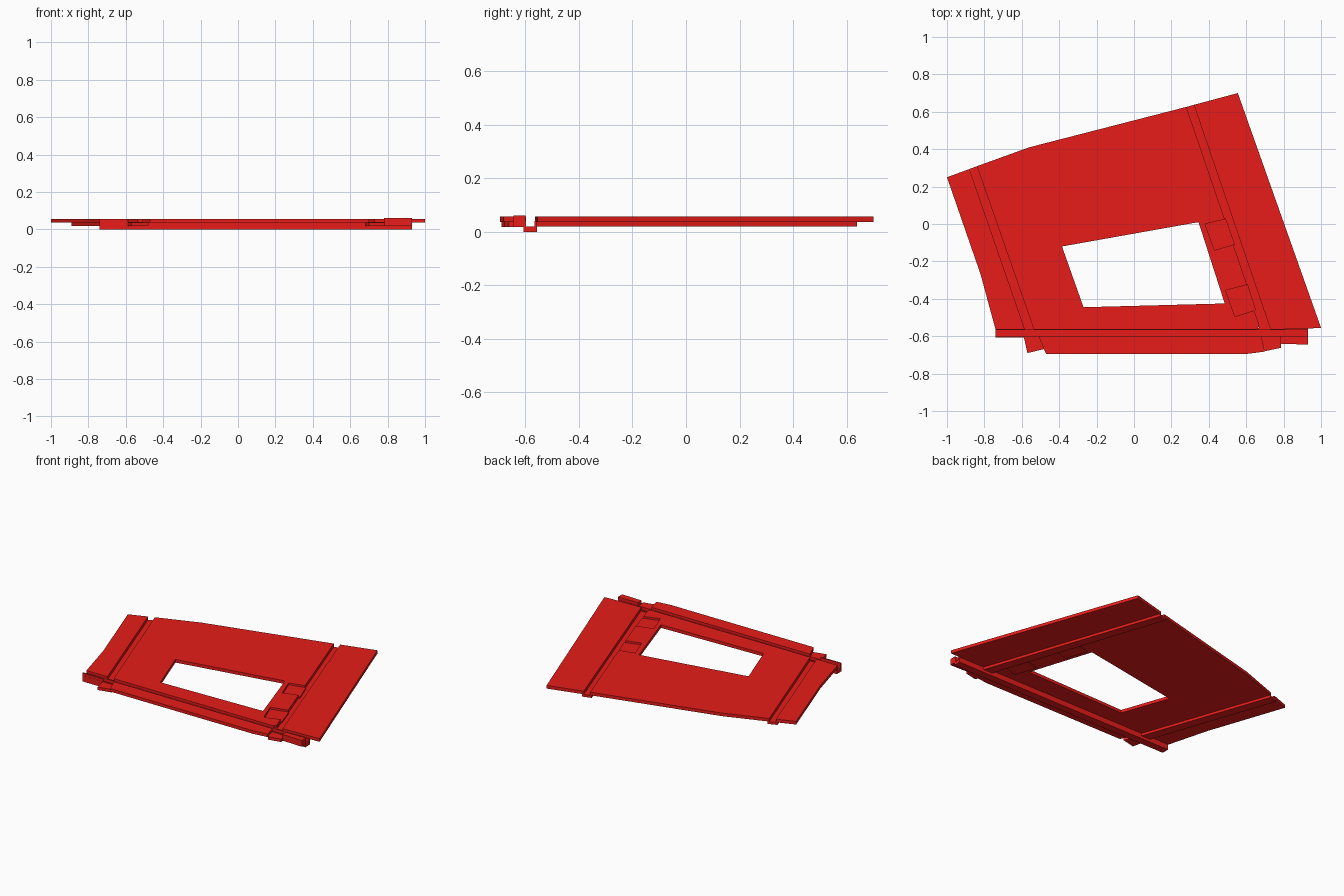
import bpy, bmesh
from mathutils import Vector

if "Cube" in bpy.data.objects:
    bpy.data.objects.remove(bpy.data.objects["Cube"])

red = bpy.data.materials.new("red_paint")
red.diffuse_color = (0.8, 0.012, 0.01, 1)
red.use_nodes = True
red.node_tree.nodes["Principled BSDF"].inputs["Base Color"].default_value = red.diffuse_color

TOP, UNDER = 0.057, 0.036   # sheet surface heights


def finish(bm, name):
    bmesh.ops.recalc_face_normals(bm, faces=bm.faces[:])
    me = bpy.data.meshes.new(name)
    bm.to_mesh(me)
    bm.free()
    me.materials.append(red)
    ob = bpy.data.objects.new(name, me)
    bpy.context.collection.objects.link(ob)
    return ob


def plate(name, outline, z0=UNDER, z1=TOP, hole=None):
    """Flat sheet from an outline, with an optional hole."""
    bm = bmesh.new()
    edges = []
    for loop in filter(None, (outline, hole)):
        vs = [bm.verts.new((x, y, z0)) for x, y in loop]
        edges += [bm.edges.new((vs[i - 1], vs[i])) for i in range(len(vs))]
    bmesh.ops.triangle_fill(bm, edges=edges, use_beauty=True, use_dissolve=False,
                            normal=(0, 0, 1))
    r = bmesh.ops.extrude_face_region(bm, geom=bm.faces[:])
    bmesh.ops.translate(bm, vec=(0, 0, z1 - z0),
                        verts=[g for g in r["geom"] if isinstance(g, bmesh.types.BMVert)])
    bmesh.ops.dissolve_limit(bm, angle_limit=0.01, verts=bm.verts[:], edges=bm.edges[:])
    return finish(bm, name)


def channel(name, left, right, bottom, floor, wall=0.01, rim=0.041):
    """Pressed U-shaped groove swept between the ends of two edge lines."""
    bm = bmesh.new()
    ends = []
    for l, r in zip(left, right):
        l, r = Vector(l), Vector(r)
        out = (r - l).normalized() * wall
        prof = [(l - out, rim), (l - out, bottom), (r + out, bottom), (r + out, rim),
                (r, rim), (r, floor), (l, floor), (l, rim)]
        ends.append([bm.verts.new((p.x, p.y, z)) for p, z in prof])
    a, b = ends
    for i in range(8):
        bm.faces.new((a[i - 1], a[i], b[i], b[i - 1]))
    bm.faces.new(a)
    bm.faces.new(b)
    return finish(bm, name)


# Main sheets either side of the long grooves
plate("left_panel", [(-1, 0.25), (-0.88, 0.294), (-0.583, -0.565), (-0.74, -0.565),
                     (-0.82, -0.27)])
plate("right_panel", [(0.32, 0.637), (0.555, 0.70), (1.0, -0.555), (0.93, -0.559),
                      (0.73, -0.565)])

# Centre sheet with window and two notches along its right edge
window = [(-0.385, -0.12), (0.345, 0.01), (0.485, -0.425), (-0.27, -0.445)]
plate("centre_panel", [
    (-0.84, 0.309), (-0.56, 0.41), (0.28, 0.626),
    (0.485, 0.025), (0.38, 0.0), (0.43, -0.14), (0.531, -0.11),
    (0.604, -0.325), (0.49, -0.355), (0.54, -0.495), (0.642, -0.462),
    (0.67, -0.54), (0.66, -0.565), (-0.535, -0.565)], hole=window)

# Sunken pocket floors beneath the notches
for i, pocket in enumerate([
        [(0.375, 0.005), (0.49, 0.03), (0.54, -0.11), (0.427, -0.145)],
        [(0.485, -0.35), (0.607, -0.32), (0.652, -0.46), (0.537, -0.5)]]):
    plate(f"pocket_floor_{i + 1}", pocket, 0.03, 0.044)

# Long side grooves and the deeper front groove
channel("left_groove", [(-0.88, 0.294), (-0.583, -0.565)],
        [(-0.84, 0.309), (-0.535, -0.565)], 0.019, 0.035)
channel("right_groove", [(0.28, 0.626), (0.682, -0.565)],
        [(0.32, 0.637), (0.73, -0.565)], 0.019, 0.035)
channel("front_groove", [(-0.74, -0.567), (0.93, -0.567)],
        [(-0.74, -0.598), (0.93, -0.598)], 0.0, 0.02)

# Front lip and its end flanges
plate("front_lip", [(-0.51, -0.6), (-0.47, -0.695), (0.60, -0.695), (0.70, -0.682),
                    (0.68, -0.6)])
plate("left_flange", [(-0.59, -0.6), (-0.57, -0.69), (-0.478, -0.668), (-0.51, -0.6)],
      0.018, 0.038)
plate("left_end_rim", [(-0.74, -0.598), (-0.74, -0.607), (-0.588, -0.607), (-0.588, -0.598)])
plate("right_flange", [(0.68, -0.6), (0.70, -0.68), (0.785, -0.662), (0.785, -0.6)],
      0.018, 0.038)
plate("right_end_lip", [(0.78, -0.6), (0.78, -0.64), (0.93, -0.645), (0.93, -0.6)],
      0.018, 0.06)
